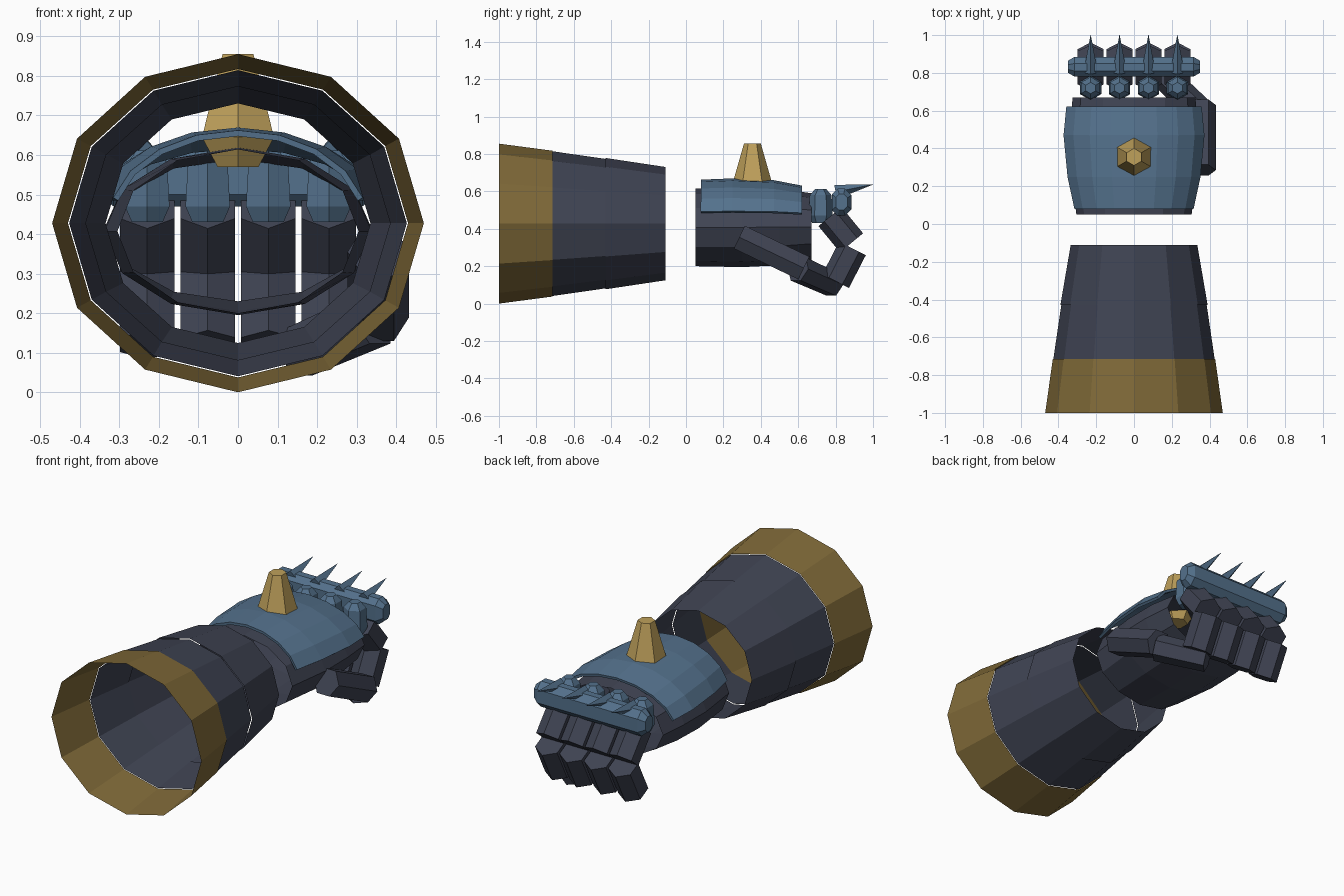
import bpy, bmesh, math
from mathutils import Vector

cube = bpy.data.objects.get("Cube")
if cube:
    bpy.data.objects.remove(cube, do_unlink=True)


def material(name, rgb):
    m = bpy.data.materials.new(name)
    m.use_nodes = True
    m.diffuse_color = (*rgb, 1)
    m.node_tree.nodes["Principled BSDF"].inputs["Base Color"].default_value = (*rgb, 1)
    return m


IRON = material("dark iron", (0.050, 0.057, 0.086))
STEEL = material("blue steel", (0.088, 0.165, 0.262))
BRONZE = material("bronze", (0.216, 0.144, 0.040))
GOLD = material("gold", (0.520, 0.355, 0.105))


def loft(name, rings, mat, closed=True, caps=False):
    """Skin a list of point rings with quads; optionally cap both ends."""
    bm = bmesh.new()
    rows = [[bm.verts.new(p) for p in ring] for ring in rings]
    n = len(rows[0])
    for a, b in zip(rows, rows[1:]):
        for i in range(n if closed else n - 1):
            j = (i + 1) % n
            bm.faces.new((a[i], a[j], b[j], b[i]))
    if caps:
        bm.faces.new(rows[0][::-1])
        bm.faces.new(rows[-1])
    bmesh.ops.recalc_face_normals(bm, faces=bm.faces)
    mesh = bpy.data.meshes.new(name)
    bm.to_mesh(mesh)
    bm.free()
    mesh.materials.append(mat)
    obj = bpy.data.objects.new(name, mesh)
    bpy.context.collection.objects.link(obj)
    return obj


def ellipse(y, rx, rz, cz, start=0, sweep=360, steps=12):
    count = steps if sweep == 360 else steps + 1
    angles = [math.radians(start + sweep * i / steps) for i in range(count)]
    return [(rx * math.cos(a), y, cz + rz * math.sin(a)) for a in angles]


def prism(name, a, b, ra, rb, mat, sides=6, phase=0):
    """Straight capped bar from a to b with a regular cross-section."""
    a, b = Vector(a), Vector(b)
    d = (b - a).normalized()
    u = d.cross(Vector((0, 0, 1))).normalized()
    v = d.cross(u)

    def ring(c, r):
        angles = [math.radians(phase) + math.tau * i / sides for i in range(sides)]
        return [c + r * (math.cos(t) * u + math.sin(t) * v) for t in angles]
    return loft(name, [ring(a, ra), ring(b, rb)], mat, caps=True)


def turned(name, x, y, profile, mat, sides=6):
    """Upright faceted solid from (radius, height) pairs."""
    rings = []
    for r, z in profile:
        angles = [math.pi / 2 + math.tau * i / sides for i in range(sides)]
        rings.append([(x + r * math.cos(t), y + r * math.sin(t), z) for t in angles])
    return loft(name, rings, mat, caps=True)


# Flared open cuff in three bands
MID = 0.4275
for name, y0, x0, z0, y1, x1, z1, mat in (
        ("cuff_rim", -1.0, 0.47, 0.4275, -0.715, 0.43, 0.39, BRONZE),
        ("cuff_middle", -0.715, 0.427, 0.387, -0.43, 0.385, 0.346, IRON),
        ("cuff_wrist", -0.43, 0.39, 0.351, -0.11, 0.335, 0.303, IRON)):
    loft(name, [ellipse(y0, x0, z0, MID), ellipse(y1, x1, z1, MID)], mat)

# Open palm sleeve
loft("palm", [ellipse(0.05, 0.305, 0.207, 0.407),
              ellipse(0.30, 0.338, 0.212, 0.407),
              ellipse(0.50, 0.340, 0.205, 0.410),
              ellipse(0.67, 0.325, 0.180, 0.410)], IRON)

# Curved plate over the back of the hand
plate = loft("hand_plate", [ellipse(y, rx, rz, 0.43, 15, 150, 8) for y, rx, rz in (
    (0.08, 0.320, 0.225), (0.25, 0.358, 0.232), (0.47, 0.380, 0.222),
    (0.62, 0.365, 0.193))], STEEL, closed=False)
solid = plate.modifiers.new("thickness", "SOLIDIFY")
solid.thickness = 0.015
solid.offset = 0

# Horn on the plate
turned("plate_horn", 0, 0.355, ((0.06, 0.57), (0.105, 0.645), (0.045, 0.855)), GOLD)

# Chamfered bar across the knuckles
bar_profile = ((0.78, 0.50), (0.78, 0.585), (0.81, 0.615), (0.85, 0.615),
               (0.885, 0.58), (0.885, 0.505), (0.85, 0.47), (0.81, 0.47))


def bar_ring(x, scale):
    return [(x, 0.832 + (y - 0.832) * scale, 0.543 + (z - 0.543) * scale)
            for y, z in bar_profile]


loft("knuckle_bar", [bar_ring(-0.35, 0.6), bar_ring(-0.315, 1),
                     bar_ring(0.315, 1), bar_ring(0.35, 0.6)], STEEL, caps=True)

# Four fingers, each with a stud and a spike
for i in range(4):
    x = (i - 1.5) * 0.153
    n = i + 1
    prism(f"finger_upper_{n}", (x, 0.77, 0.465), (x, 0.885, 0.325), 0.08, 0.08, IRON, phase=90)
    prism(f"finger_tip_{n}", (x, 0.89, 0.295), (x, 0.80, 0.12), 0.08, 0.08, IRON, phase=90)
    turned(f"knuckle_stud_{n}", x, 0.72,
           ((0.045, 0.43), (0.065, 0.47), (0.058, 0.58), (0.03, 0.612)), STEEL)
    prism(f"knuckle_spike_{n}", (x, 0.80, 0.597), (x, 1.0, 0.637), 0.038, 0.001, STEEL, sides=4)

# Thumb on the left side, curling in under the palm
prism("thumb_base", (0.355, 0.285, 0.355), (0.355, 0.63, 0.19), 0.078, 0.078, IRON)
prism("thumb_tip", (0.345, 0.60, 0.185), (0.15, 0.79, 0.10), 0.075, 0.07, IRON)
